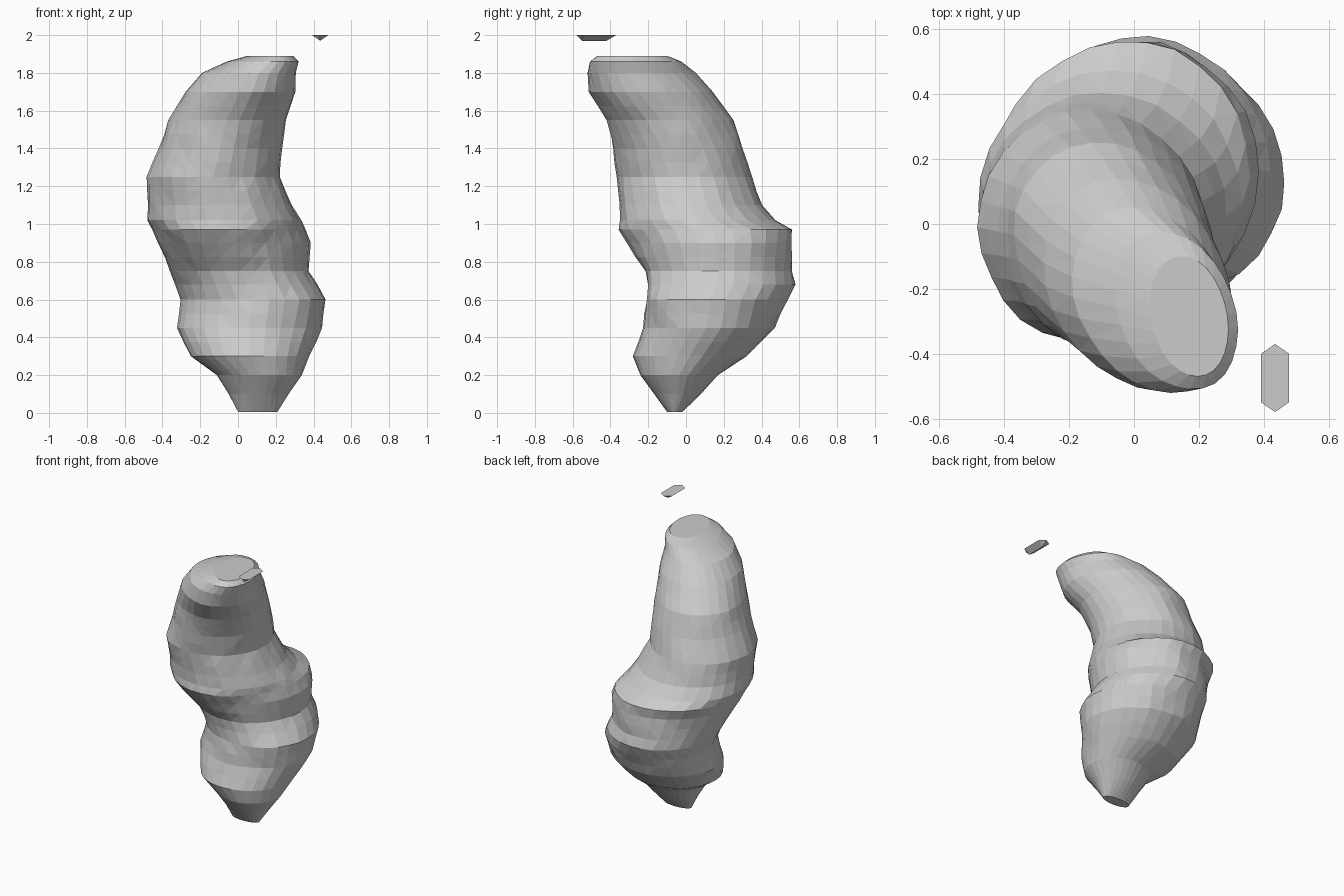
import bpy, bmesh, math
from mathutils import Vector, noise

if "Cube" in bpy.data.objects:
    bpy.data.objects.remove(bpy.data.objects["Cube"])

# Cross-sections: z, x min, x max, y min, y max, diagonal skew
SECTIONS = [
    (0.005, 0.00, 0.21, -0.10, -0.02, 0.0),
    (0.10, -0.05, 0.27, -0.17, 0.08, 0.0),
    (0.20, -0.11, 0.34, -0.24, 0.17, 0.0),
    (0.30, -0.25, 0.38, -0.28, 0.32, 0.0),
    (0.45, -0.32, 0.44, -0.22, 0.47, -0.05),
    (0.60, -0.31, 0.47, -0.21, 0.54, -0.1),
    (0.68, -0.33, 0.42, -0.21, 0.575, -0.05),
    (0.75, -0.36, 0.38, -0.22, 0.56, 0.0),
    (0.90, -0.42, 0.38, -0.31, 0.56, 0.08),
    (0.97, -0.45, 0.355, -0.36, 0.57, 0.08),
    (1.02, -0.48, 0.33, -0.35, 0.47, 0.02),
    (1.10, -0.48, 0.285, -0.35, 0.40, 0.0),
    (1.25, -0.48, 0.22, -0.37, 0.35, 0.0),
    (1.40, -0.42, 0.23, -0.38, 0.30, -0.05),
    (1.55, -0.37, 0.25, -0.42, 0.25, -0.15),
    (1.70, -0.28, 0.30, -0.51, 0.14, -0.2),
    (1.80, -0.19, 0.305, -0.52, 0.05, -0.25),
    (1.86, -0.06, 0.32, -0.51, -0.02, -0.25),
    (1.89, 0.05, 0.29, -0.47, -0.10, -0.2),
]
SIDES = 28


def add_object(name, bm):
    bmesh.ops.recalc_face_normals(bm, faces=bm.faces)
    mesh = bpy.data.meshes.new(name)
    bm.to_mesh(mesh)
    bm.free()
    obj = bpy.data.objects.new(name, mesh)
    bpy.context.collection.objects.link(obj)
    return obj


def refine(rows, step):
    out = []
    for a, b in zip(rows, rows[1:]):
        n = max(1, round((b[0] - a[0]) / step))
        out += [[p + (q - p) * i / n for p, q in zip(a, b)] for i in range(n)]
    return out + [list(rows[-1])]


# Lumpy leaning body, lofted through skewed oval sections
bm = bmesh.new()
rings = []
for z, x0, x1, y0, y1, skew in refine(SECTIONS, 0.075):
    phi = math.asin(skew)
    ring = []
    for i in range(SIDES):
        t = math.tau * i / SIDES
        dx = (x1 - x0) / 2 * math.cos(t)
        dy = (y1 - y0) / 2 * math.sin(t + phi)
        p = Vector(((x0 + x1) / 2 + dx, (y0 + y1) / 2 + dy, z))
        bump = 1 + 0.035 * noise.noise(p * 6)
        p.x = (x0 + x1) / 2 + dx * bump
        p.y = (y0 + y1) / 2 + dy * bump
        ring.append(bm.verts.new(p))
    rings.append(ring)
for lo, hi in zip(rings, rings[1:]):
    for i in range(SIDES):
        j = (i + 1) % SIDES
        bm.faces.new((lo[i], lo[j], hi[j], hi[i]))
caps = [bm.faces.new(rings[0]), bm.faces.new(rings[-1])]
bmesh.ops.poke(bm, faces=caps)
bmesh.ops.triangulate(bm, faces=bm.faces[:])
add_object("lumpy_body", bm)

# Small floating chip: long hexagon on top, keel edge below
bm = bmesh.new()
top = [(-0.043, -0.075), (0, -0.105), (0.043, -0.075),
       (0.043, 0.075), (0, 0.105), (-0.043, 0.075)]
for x, y in top:
    bm.verts.new((0.435 + x, -0.475 + y, 2.0))
for y in (-0.55, -0.42):
    bm.verts.new((0.435, y, 1.97))
bmesh.ops.convex_hull(bm, input=bm.verts[:])
add_object("floating_chip", bm)
